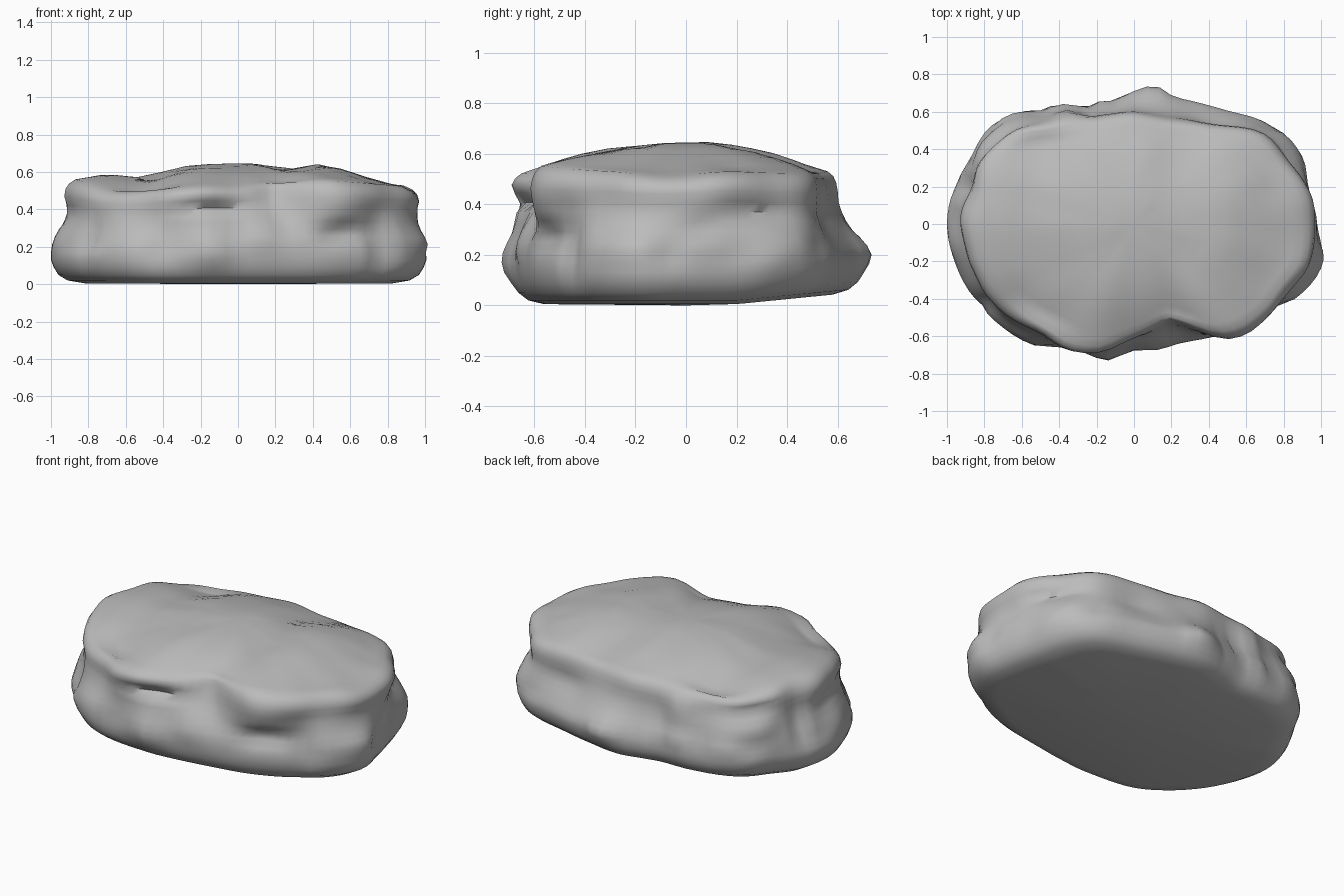
import bpy, bmesh, math
from mathutils import Vector, noise

cube = bpy.data.objects.get("Cube")
if cube:
    bpy.data.objects.remove(cube, do_unlink=True)

SEGMENTS = 96
DEPTH = 0.7        # depth of the boulder relative to its width
CROWN = 0.645      # height of the middle of the top

# Outline radii in percent, counter-clockwise from +x in even steps
BELLY = [98, 97, 102, 106, 100, 99, 101, 95, 103, 107, 101, 100,
         100, 100, 102, 105, 107, 101, 96, 94, 97, 100, 104, 104]
RIM = [97, 96, 97, 97, 88, 82, 85, 86, 90, 99, 97, 90,
       92, 92, 95, 97, 98, 103, 88, 79, 100, 101, 97, 99]
# Height in percent of the top edge, in the same steps
EDGE = [52, 53, 53, 52, 52, 52, 53, 53, 52, 51, 54, 56,
        56, 55, 53, 50, 50, 52, 52, 54, 55, 54, 53, 52]
EDGE_MEAN = 0.53

# Side rings: height, blend from belly to rim, scale
RINGS = [(.005, 0, .82), (.02, 0, .91), (.05, 0, .96), (.09, 0, .985), (.13, 0, 1),
         (.17, 0, 1), (.21, .08, 1), (.25, .2, .995), (.29, .34, .985), (.33, .5, .98),
         (.37, .66, .98), (.41, .82, .985), (.45, .95, 1), (.485, 1, .995),
         (.51, 1, .975), (.53, 1, .94)]
CAP = [.88, .8, .7, .58, .44, .3, .15]

# Lumps and grooves: angle, height, angular width, height width, push
FEATURES = [
    (262, .42, 9, .035, -.09),   # groove under the front ledge
    (284, .48, 4, .05, -.03),    # notch in the front rim
    (306, .27, 9, .045, -.08),   # lower front groove
    (302, .4, 10, .06, .02),
    (246, .2, 3, .1, -.05),      # front cleft
    (262, .18, 5, .1, .07),
    (279, .28, 6, .1, .04),
    (320, .2, 3, .14, -.05),     # front corner cleft
    (354, .2, 4, .06, -.02),     # crease climbing along the left side
    (6, .31, 7, .04, -.025),
    (26, .36, 14, .035, -.035),
    (30, .2, 8, .08, .02),       # back left lumps
    (46, .2, 3, .1, -.02),
    (60, .36, 10, .04, -.02),
    (84, .19, 4, .09, .06),      # back point
    (96, .22, 3, .15, -.05),     # back clefts
    (106, .25, 3, .15, -.04),
    (113, .4, 5, .09, .06),
    (120, .2, 3, .12, -.04),
    (140, .46, 12, .03, -.05),   # crease over the back right shelf
    (138, .34, 12, .06, .04),
    (163, .28, 3, .1, -.05),     # right side cleft
    (188, .36, 16, .05, -.03),
    (217, .25, 3, .14, -.03),
]

# Swells and hollows of the top: x, y, x width, y width, rise
TOP_FEATURES = [
    (-.5, 0, .15, .9, -.045),
    (.24, -.1, .1, .6, -.025),
    (.46, -.05, .13, .3, .025),
    (.75, 0, .12, .6, -.012),
]


def radius(table, turn):
    """Smooth closed interpolation through a percent table."""
    f = turn * len(table)
    i = int(f)
    u = f - i
    a, b, c, d = (table[(i + k) % len(table)] / 100 for k in (-1, 0, 1, 2))
    return b + u / 2 * (c - a + u * (2*a - 5*b + 4*c - d + u * (3*(b - c) + d - a)))


def push(angle, z):
    """Total outward offset of the features at one place."""
    total = 0
    for centre, height, width, spread, amount in FEATURES:
        turn = (angle - centre + 180) % 360 - 180
        total += amount * math.exp(-(turn / width)**2 - ((z - height) / spread)**2)
    return total


def cap_height(x, y, s, edge):
    """Domed top falling to the edge, with swells and hollows."""
    z = CROWN - (CROWN - edge) * (s / .94)**2
    for cx, cy, wide, deep, rise in TOP_FEATURES:
        z += rise * math.exp(-((x - cx) / wide)**2 - ((y - cy) / deep)**2)
    return z


def side_height(y, z, edge):
    """Side ring height, following the top edge and a base that rises at the back."""
    lift = .1 * max(0, y - .2) * max(0, 1 - z / .4)
    return z * (1 + (edge / EDGE_MEAN - 1) * (z / EDGE_MEAN)**2) + lift


# Sample all rings
levels = [(z, blend, s, False) for z, blend, s in RINGS]
levels += [(0, 1, s, True) for s in CAP]
rows = []
for z, blend, s, is_cap in levels:
    row = []
    for i in range(SEGMENTS):
        turn = i / SEGMENTS
        t = math.tau * turn
        edge = radius(EDGE, turn)
        r = (1 - blend) * radius(BELLY, turn) + blend * radius(RIM, turn)
        r = s * r if is_cap else s * (r + push(360 * turn, z))
        x, y = r * math.cos(t), r * DEPTH * math.sin(t)
        p = Vector((x, y, cap_height(x, y, s, edge) if is_cap else side_height(y, z, edge)))
        if z > .2 or is_cap:
            p += Vector((x * .03, y * .03, .008)) * noise.noise(p * 4.5)
        row.append(p)
    rows.append(row)

# Build the boulder surface, closed by a flat base and a peak
bm = bmesh.new()
rings = [[bm.verts.new(p) for p in row] for row in rows]
base = bm.verts.new((0, 0, 0))
peak = bm.verts.new((0, 0, cap_height(0, 0, 0, EDGE_MEAN)))
for i in range(SEGMENTS):
    j = (i + 1) % SEGMENTS
    for low, high in zip(rings, rings[1:]):
        bm.faces.new((low[i], low[j], high[j], high[i]))
    bm.faces.new((rings[-1][i], rings[-1][j], peak))
    bm.faces.new((rings[0][j], rings[0][i], base))

mesh = bpy.data.meshes.new("boulder")
bm.to_mesh(mesh)
bm.free()
boulder = bpy.data.objects.new("boulder", mesh)
bpy.context.collection.objects.link(boulder)

# Plain stone colour
stone = bpy.data.materials.new("grey_stone")
stone.use_nodes = True
colour = (.5, .5, .5, 1)
stone.diffuse_color = colour
stone.node_tree.nodes["Principled BSDF"].inputs["Base Color"].default_value = colour
mesh.materials.append(stone)

bpy.context.view_layer.objects.active = boulder
boulder.select_set(True)
bpy.ops.object.shade_smooth_by_angle(angle=math.radians(60))
